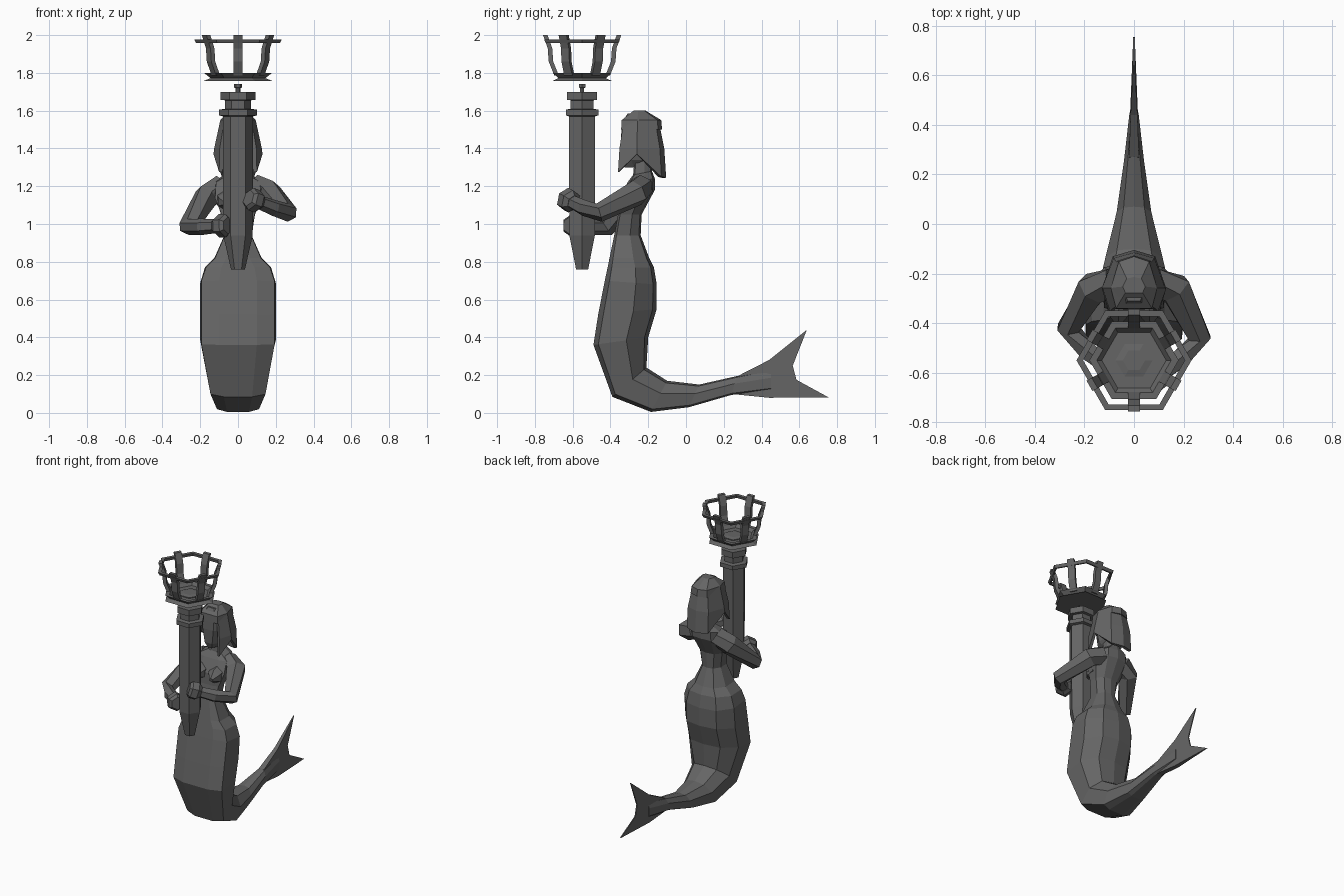
import bpy, bmesh, math
from mathutils import Vector

old = bpy.data.objects.get("Cube")
if old:
    bpy.data.objects.remove(old, do_unlink=True)

mat = bpy.data.materials.new("dark grey")
mat.use_nodes = True
GREY = (0.13, 0.13, 0.13, 1)
mat.diffuse_color = GREY
mat.node_tree.nodes["Principled BSDF"].inputs["Base Color"].default_value = GREY

TORCH_Y = -0.55


def finish(bm, name):
    bmesh.ops.recalc_face_normals(bm, faces=bm.faces[:])
    mesh = bpy.data.meshes.new(name)
    bm.to_mesh(mesh)
    bm.free()
    mesh.materials.append(mat)
    ob = bpy.data.objects.new(name, mesh)
    bpy.context.collection.objects.link(ob)
    return ob


def loft(name, rings, caps=True, closed=True, loop=False):
    """Skin a list of point rings; loop joins the last ring to the first."""
    bm = bmesh.new()
    vs = [[bm.verts.new(p) for p in ring] for ring in rings]
    n = len(rings[0])
    pairs = list(zip(vs, vs[1:])) + ([(vs[-1], vs[0])] if loop else [])
    for a, b in pairs:
        for i in range(n if closed else n - 1):
            j = (i + 1) % n
            bm.faces.new((a[i], a[j], b[j], b[i]))
    if caps and not loop:
        bm.faces.new(vs[0])
        bm.faces.new(vs[-1])
    return finish(bm, name)


def hexagon(r, z):
    return [(r * math.cos(math.pi * k / 3), TORCH_Y + r * math.sin(math.pi * k / 3), z)
            for k in range(6)]


def hex_lathe(name, profile, loop=False):
    return loft(name, [hexagon(r, z) for r, z in profile], loop=loop)


def tube(name, path, sizes, sides=6):
    """Tapered limb through path points."""
    pts = [Vector(p) for p in path]
    rings = []
    for i, p in enumerate(pts):
        d = (pts[min(i + 1, len(pts) - 1)] - pts[max(i - 1, 0)]).normalized()
        u = d.cross(Vector((0, 0, 1))).normalized()
        v = u.cross(d)
        rings.append([p + sizes[i] * (u * math.cos(a) + v * math.sin(a))
                      for a in (math.tau * (k + 0.5) / sides for k in range(sides))])
    return loft(name, rings)


def body_ring(fy, fz, by, bz, w):
    """Cross-section from a front point to a back point, half-width w."""
    f, b = Vector((0, fy, fz)), Vector((0, by, bz))
    half = [(0.5, 0.0), (0.97, 0.09), (1.0, 0.6), (0.6, 0.93)]
    right = [f.lerp(b, t) + Vector((w * s, 0, 0)) for s, t in half]
    left = [f.lerp(b, t) - Vector((w * s, 0, 0)) for s, t in reversed(half)]
    return right + [b] + left


# Torso and fish tail: front y, front z, back y, back z, half-width
loft("body_and_tail", [body_ring(*r) for r in [
    (-.27, 1.37, -.19, 1.37, .04),
    (-.28, 1.26, -.18, 1.28, .05),
    (-.31, 1.22, -.165, 1.24, .12),
    (-.355, 1.13, -.165, 1.18, .125),
    (-.36, 1.05, -.235, 1.05, .09),
    (-.38, .94, -.24, .94, .072),
    (-.405, .82, -.195, .82, .125),
    (-.415, .77, -.17, .77, .175),
    (-.43, .70, -.155, .68, .20),
    (-.465, .52, -.155, .55, .20),
    (-.49, .36, -.20, .40, .20),
    (-.39, .085, -.21, .24, .15),
    (-.185, .005, -.10, .17, .115),
    (.015, .03, .07, .15, .07),
    (.24, .095, .27, .195, .04),
    (.45, .12, .45, .23, .018)]])

# Forked tail fin: y, z, half-thickness
fin = [(.24, .10, .02), (.44, .08, .016), (.755, .082, .003), (.585, .175, .004),
       (.565, .25, .004), (.64, .44, .003), (.44, .28, .014), (.27, .193, .02)]
loft("tail_fin", [[(s * t, y, z) for y, z, t in fin] for s in (-1, 1)])

# Chest
for s, side in ((1, "left"), (-1, "right")):
    tube(side + "_breast", [(s * .06, -.30, 1.13), (s * .062, -.36, 1.12), (s * .064, -.40, 1.11)],
         [.06, .05, .015])

# Arms and gripping hands
arms = {"left": [(.08, -.235, 1.20), (.165, -.26, 1.165), (.265, -.46, 1.06), (.19, -.54, 1.085), (.10, -.61, 1.12)],
        "right": [(-.08, -.235, 1.20), (-.165, -.26, 1.145), (-.265, -.42, .985), (-.19, -.51, .985), (-.10, -.58, .99)]}
for side, path in arms.items():
    tube(side + "_arm", path, [.065, .07, .05, .043, .036])
    wrist = Vector(path[-1])
    tip = wrist + (wrist - Vector(path[-2])).normalized() * .06
    tube(side + "_hand", [wrist.lerp(tip, t) for t in (-.4, 0, .7, 1)],
         [.04, .062, .062, .045], 6)

# Head: z, half-width, front y, back y
head = [(1.30, .03, -.325, -.24), (1.34, .06, -.34, -.19), (1.44, .085, -.345, -.17),
        (1.53, .085, -.34, -.17), (1.585, .05, -.31, -.2)]
loft("head", [[(-w * .5, f, z), (w * .5, f, z), (w, f + .05, z), (w * .9, b - .04, z),
               (w * .5, b, z), (-w * .5, b, z), (-w * .9, b - .04, z), (-w, f + .05, z)]
              for z, w, f, b in head])

# Hair: open-fronted shell with long front locks
plan = [(.10, -.11), (.13, -.01), (.085, .12), (0, .145)]
hem = [1.275, 1.37, 1.25, 1.245]
full = plan + [(-x, y) for x, y in reversed(plan[:-1])]
hems = hem + hem[-2::-1]
rows = [[(x * sx, -.25 + y * sy, z) for x, y in full]
        for z, sx, sy in ((1.60, .35, .25), (1.55, .72, .72), (1.40, .97, .93))]
rows.append([(x, -.25 + y, z) for (x, y), z in zip(full, hems)])
hair = loft("hair", rows, caps=False, closed=False)
thick = hair.modifiers.new("thickness", "SOLIDIFY")
thick.thickness = .02
# Crown and fringe closing the top
loft("hair_crown", [
    [(x * sx, -.25 + y * sy, z) for x, y in full]
    for z, sx, sy in ((1.50, .78, .85), (1.55, .72, .82), (1.60, .35, .25))])

# Torch shaft with collar and cap
hex_lathe("torch_shaft", [(.037, .76), (.078, .94), (.08, 1.57), (.10, 1.575), (.10, 1.605),
                          (.07, 1.61), (.07, 1.655), (.092, 1.657), (.092, 1.70)])
hex_lathe("torch_pin", [(.012, 1.69), (.012, 1.72), (.02, 1.722), (.02, 1.74)])

# Fire basket: dish, raised floor, rim and bars
hex_lathe("basket_dish", [(.18, 1.758), (.145, 1.772), (.18, 1.80), (.15, 1.80), (.13, 1.778)])
hex_lathe("basket_floor", [(.075, 1.77), (.075, 1.784), (.045, 1.79)])
hex_lathe("basket_rim", [(.21, 1.957), (.222, 1.957), (.232, 1.977), (.205, 1.977)], loop=True)

bar = [(.135, 1.785), (.165, 1.86), (.17, 1.93), (.195, 2.0)]
for k in range(6):
    a = math.radians(30 + 60 * k)
    out, along = Vector((math.cos(a), math.sin(a), 0)), Vector((-math.sin(a), math.cos(a), 0))
    loft("basket_bar_%d" % (k + 1), [
        [Vector((0, TORCH_Y, z)) + out * (r + i) + along * j
         for i, j in ((-.012, -.024), (.012, -.024), (.012, .024), (-.012, .024))]
        for r, z in bar])
